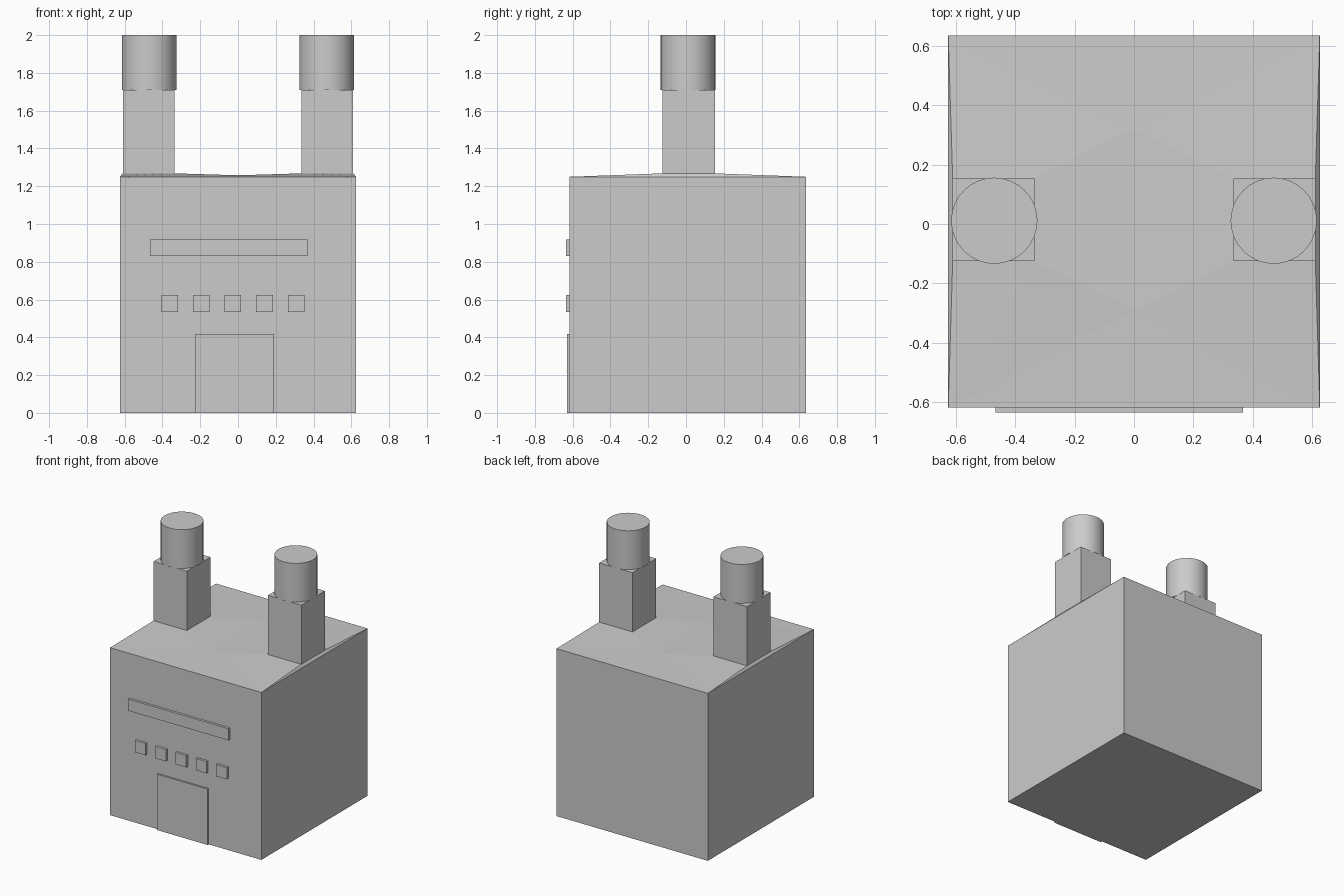
import bpy
import bmesh

if "Cube" in bpy.data.objects:
    bpy.data.objects.remove(bpy.data.objects["Cube"])

FRONT, BACK = -0.617, 0.635


def finish(name, bm):
    bmesh.ops.recalc_face_normals(bm, faces=bm.faces[:])
    me = bpy.data.meshes.new(name)
    bm.to_mesh(me)
    bm.free()
    ob = bpy.data.objects.new(name, me)
    bpy.context.collection.objects.link(ob)
    return ob


def box(name, x0, x1, y0, y1, z0, z1):
    bm = bmesh.new()
    bmesh.ops.create_cube(bm, size=1)
    for v in bm.verts:
        v.co = (x1 if v.co.x > 0 else x0,
                y1 if v.co.y > 0 else y0,
                z1 if v.co.z > 0 else z0)
    return finish(name, bm)


# Main block: right half with a faceted roof and tower, mirrored across x
W, H, R = 0.625, 1.25, 1.268
points = {
    "f0": (0, FRONT, 0), "f1": (W, FRONT, 0),
    "f2": (W, FRONT, H), "f3": (0, FRONT, H),
    "b0": (0, BACK, 0), "b1": (W, BACK, 0),
    "b2": (W, BACK, H), "b3": (0, BACK, H),
    "mf": (0, -0.29, 1.258), "mb": (0, 0.32, 1.258),
    "if": (0.335, -0.125, R), "of": (0.61, -0.125, R),
    "ob": (0.61, 0.153, R), "ib": (0.335, 0.153, R),
}
faces = [
    "f0 f1 f2 f3", "b0 b1 b2 b3", "f1 b1 b2 f2", "f0 f1 b1 b0",
    "f3 f2 mf", "f2 if mf", "f2 of if",
    "b3 b2 mb", "b2 ib mb", "b2 ob ib",
    "mf if ib mb", "f2 b2 ob of",
]
bm = bmesh.new()
vert = {k: bm.verts.new(p) for k, p in points.items()}
for f in faces:
    bm.faces.new([vert[k] for k in f.split()])

# Tower rising from the roof opening
ring = [vert[k] for k in ("if", "of", "ob", "ib")]
upper = [bm.verts.new((v.co.x, v.co.y, 1.71)) for v in ring]
bm.faces.new(upper)
for i in range(4):
    j = (i + 1) % 4
    bm.faces.new((ring[i], ring[j], upper[j], upper[i]))
body = finish("main_block", bm)
mirror = body.modifiers.new("Mirror", 'MIRROR')
mirror.use_axis[0] = True

# Round chimney caps on the towers
for side, label in ((-1, "left"), (1, "right")):
    bpy.ops.mesh.primitive_cylinder_add(
        vertices=32, radius=0.145, depth=0.29,
        location=(side * 0.47, 0.011, 1.855))
    bpy.context.object.name = label + "_chimney"
    bpy.ops.object.shade_smooth_by_angle()

# Front details: door, row of windows, sign board
box("door", -0.227, 0.19, -0.63, FRONT + 0.005, 0, 0.417)
for i in range(5):
    x = -0.362 + i * 0.1675
    box(f"window_{i + 1}", x - 0.044, x + 0.044, -0.635, FRONT + 0.005, 0.535, 0.623)
box("sign_board", -0.466, 0.367, -0.635, FRONT + 0.005, 0.83, 0.917)
